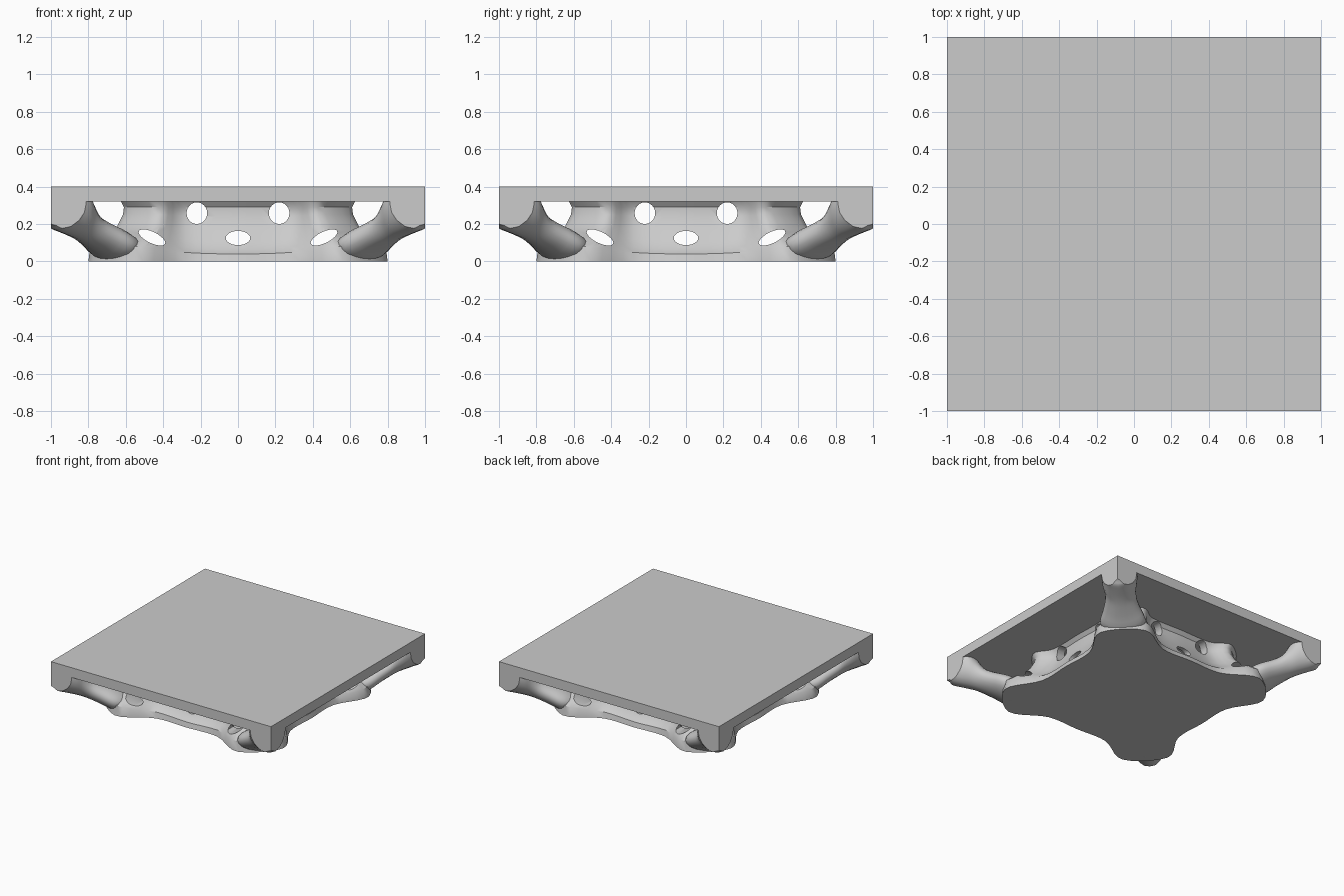
import bpy, bmesh, math
from mathutils import Vector, Matrix

if "Cube" in bpy.data.objects:
    bpy.data.objects.remove(bpy.data.objects["Cube"])

grey = bpy.data.materials.new("plain grey")
grey.use_nodes = True
COLOUR = (0.6, 0.6, 0.6, 1)
grey.diffuse_color = COLOUR
grey.node_tree.nodes["Principled BSDF"].inputs["Base Color"].default_value = COLOUR


def make(name, bm, smooth=True):
    bmesh.ops.recalc_face_normals(bm, faces=bm.faces)
    me = bpy.data.meshes.new(name)
    bm.to_mesh(me)
    bm.free()
    ob = bpy.data.objects.new(name, me)
    bpy.context.collection.objects.link(ob)
    me.materials.append(grey)
    if smooth:
        shade(ob)
    return ob


def shade(ob):
    bpy.ops.object.select_all(action='DESELECT')
    ob.select_set(True)
    bpy.context.view_layer.objects.active = ob
    bpy.ops.object.shade_smooth_by_angle(angle=math.radians(35))


def catmull(a, b, c, d, t):
    return 0.5 * (2 * b + (c - a) * t + (2 * a - 5 * b + 4 * c - d) * t * t
                  + (3 * b - a - 3 * c + d) * t ** 3)


def loft(bm, rings):
    loops = [[bm.verts.new(p) for p in ring] for ring in rings]
    n = len(loops[0])
    for lo, hi in zip(loops, loops[1:]):
        for i in range(n):
            j = (i + 1) % n
            bm.faces.new((lo[i], lo[j], hi[j], hi[i]))
    bm.faces.new(loops[0])
    bm.faces.new(loops[-1])


# Flat square slab
bm = bmesh.new()
bmesh.ops.create_cube(bm, size=1)
bmesh.ops.transform(bm, matrix=Matrix.Translation((0, 0, 0.36)) @ Matrix.Diagonal((2, 2, 0.08, 1)),
                    verts=bm.verts)
make("top_slab", bm, False)


# Bowl outline: chamfered square with slightly hollow sides
def outline(z_mid, z_corner, mid, corner, steps=5):
    quarter = [Vector((0, mid, z_mid)), Vector((0.28, mid, z_mid * 0.8 + z_corner * 0.2)),
               Vector((corner * 0.7, corner, z_corner)), Vector((corner, corner * 0.7, z_corner)),
               Vector((mid, 0.28, z_mid * 0.8 + z_corner * 0.2))]
    pts = [Matrix.Rotation(-k * math.pi / 2, 3, 'Z') @ p for k in range(4) for p in quarter]
    n = len(pts)
    return [catmull(pts[i - 1], pts[i], pts[(i + 1) % n], pts[(i + 2) % n], s / steps)
            for i in range(n) for s in range(steps)]


outer = [(0, 0, 0.67, 0.8), (0.04, 0.08, 0.66, 0.79), (0.065, 0.125, 0.62, 0.73),
         (0.11, 0.155, 0.59, 0.68), (0.17, 0.19, 0.56, 0.645), (0.24, 0.25, 0.53, 0.615),
         (0.29, 0.29, 0.53, 0.61), (0.33, 0.33, 0.56, 0.63)]
wall = 0.07
inner = [(max(zm, 0.05), max(zc, 0.05), m - wall, c - wall) for zm, zc, m, c in outer[:1:-1]]
inner.append((0.045, 0.045, 0.5, 0.56))
bm = bmesh.new()
loft(bm, [outline(*r) for r in outer + inner])
bowl = make("bowl_wall", bm, False)

# Round windows through the wall: centre, height, half sizes, tilt
windows = [(0, 0.125, 0.065, 0.038, 0)]
for s in (-1, 1):
    windows.append((s * 0.22, 0.258, 0.055, 0.058, 0))
    windows.append((s * 0.46, 0.128, 0.078, 0.03, s * 0.45))
for turn in (0, math.pi / 2):
    bm = bmesh.new()
    for x, z, rx, rz, tilt in windows:
        m = (Matrix.Rotation(turn, 4, 'Z') @ Matrix.Translation((x, 0, z))
             @ Matrix.Rotation(-tilt, 4, 'Y') @ Matrix.Diagonal((rx, 1, rz, 1))
             @ Matrix.Rotation(math.pi / 2, 4, 'X'))
        bmesh.ops.create_cone(bm, cap_ends=True, segments=24, radius1=1, radius2=1, depth=1.8, matrix=m)
    cutter = make("window_cutter", bm, False)
    cutter.hide_render = True
    mod = bowl.modifiers.new("windows", 'BOOLEAN')
    mod.operation, mod.solver, mod.object = 'DIFFERENCE', 'EXACT', cutter
    bpy.context.view_layer.objects.active = bowl
    bpy.ops.object.modifier_apply(modifier=mod.name)
    bpy.data.objects.remove(cutter)
shade(bowl)

# Sloping arm to each corner: diagonal position, half width, bottom, top
sections = [(0.56, 0.1, 0.01, 0.1), (0.64, 0.16, 0.0, 0.16), (0.69, 0.17, 0.005, 0.19),
            (0.75, 0.14, 0.05, 0.225), (0.8, 0.12, 0.085, 0.27), (0.84, 0.12, 0.11, 0.36),
            (0.88, 0.135, 0.13, 0.46), (0.93, 0.13, 0.15, 0.49), (0.97, 0.13, 0.168, 0.48),
            (1.0, 0.13, 0.2, 0.46), (1.1, 0.13, 0.24, 0.4)]


def arm_ring(d, w, lo, hi, n=20):
    ring = []
    for i in range(n):
        a = 2 * math.pi * i / n
        t = w * math.cos(a) * math.sqrt(0.5)
        ring.append((d + t, d - t, (lo + hi) / 2 + (hi - lo) / 2 * math.sin(a)))
    return ring


for name, turn in (("back_left", 0), ("back_right", 1), ("front_right", 2), ("front_left", 3)):
    bm = bmesh.new()
    rows = []
    for i in range(len(sections) - 1):
        quad = [Vector(sections[min(max(i + k, 0), len(sections) - 1)]) for k in (-1, 0, 1, 2)]
        rows += [catmull(*quad, s / 3) for s in range(3)]
    loft(bm, [arm_ring(*r) for r in rows])
    # Trim flush with the slab sides and ground
    for co, no in (((1, 0, 0), (1, 0, 0)), ((0, 1, 0), (0, 1, 0)),
                   ((0, 0, 0.35), (0, 0, 1)), ((0, 0, 0), (0, 0, -1))):
        geom = bm.verts[:] + bm.edges[:] + bm.faces[:]
        bmesh.ops.bisect_plane(bm, geom=geom, plane_co=co, plane_no=no, clear_outer=True)
        bmesh.ops.holes_fill(bm, edges=[e for e in bm.edges if e.is_boundary], sides=0)
    bmesh.ops.rotate(bm, verts=bm.verts, matrix=Matrix.Rotation(turn * math.pi / 2, 3, 'Z'))
    make(name + "_arm", bm)
